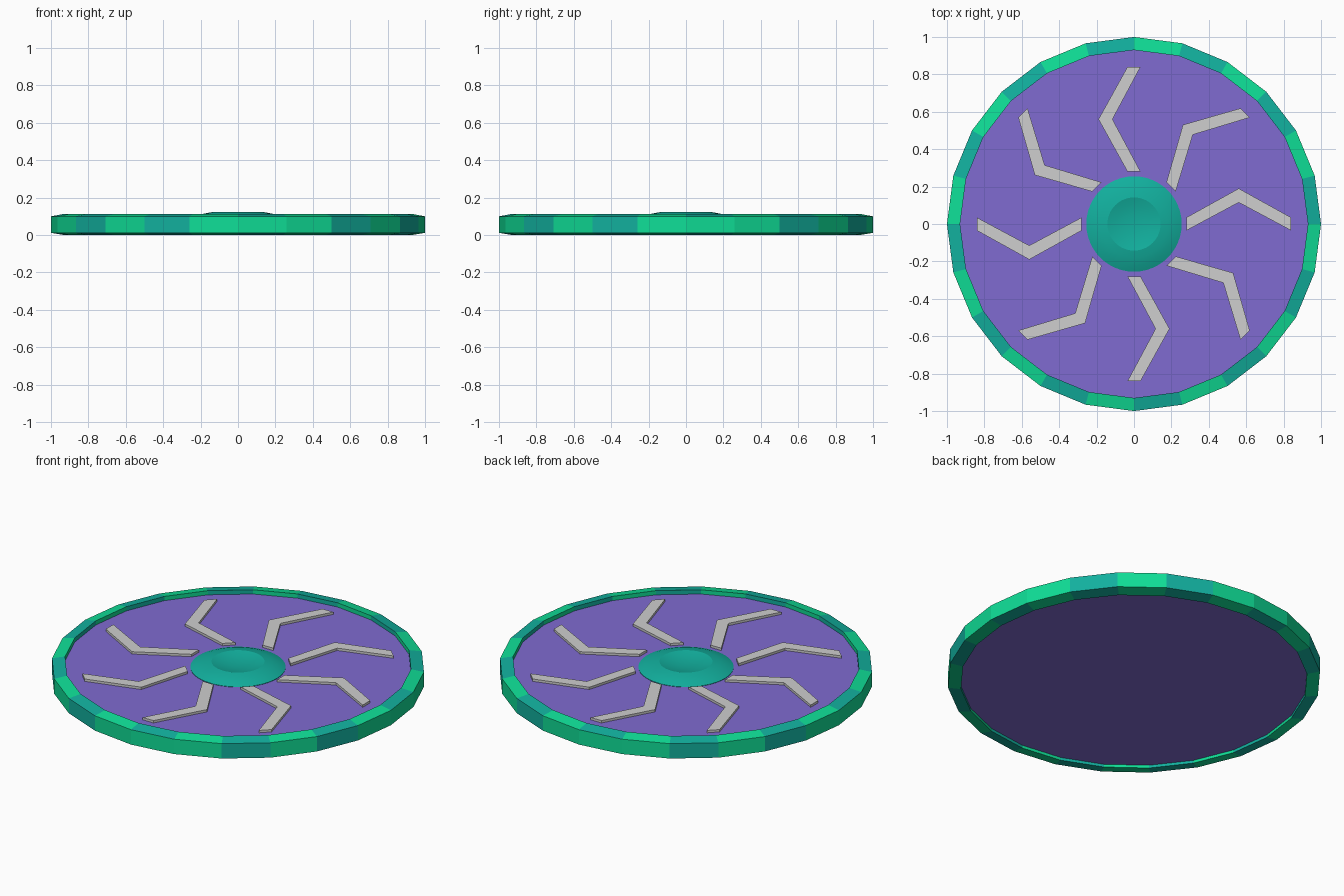
import bpy, bmesh, math

if "Cube" in bpy.data.objects:
    bpy.data.objects.remove(bpy.data.objects["Cube"])


def material(name, rgb):
    lin = [((c + 0.055) / 1.055) ** 2.4 if c > 0.04 else c / 12.92 for c in rgb]
    m = bpy.data.materials.new(name)
    m.diffuse_color = (*lin, 1)
    m.use_nodes = True
    m.node_tree.nodes["Principled BSDF"].inputs["Base Color"].default_value = m.diffuse_color
    return m


green = material("bright green", (0.06, 0.87, 0.59))
teal = material("teal", (0.07, 0.69, 0.62))
purple = material("purple", (0.50, 0.42, 0.82))
grey = material("light grey", (0.81, 0.81, 0.81))


def finish(name, bm, mats):
    bmesh.ops.recalc_face_normals(bm, faces=bm.faces)
    me = bpy.data.meshes.new(name)
    bm.to_mesh(me)
    bm.free()
    for m in mats:
        me.materials.append(m)
    ob = bpy.data.objects.new(name, me)
    bpy.context.collection.objects.link(ob)
    return ob


def lathe(bm, profile, n, closed, pick=lambda i, j: 0):
    """Revolve (radius, z) points; pick gives the material of side i, strip j."""
    rings = []
    for r, z in profile:
        if r == 0:
            rings.append([bm.verts.new((0, 0, z))] * n)
        else:
            rings.append([bm.verts.new((r * math.cos(2 * math.pi * i / n),
                                        r * math.sin(2 * math.pi * i / n), z))
                          for i in range(n)])
    count = len(rings) if closed else len(rings) - 1
    for j in range(count):
        a, b = rings[j], rings[(j + 1) % len(rings)]
        for i in range(n):
            k = (i + 1) % n
            quad = list(dict.fromkeys([a[i], a[k], b[k], b[i]]))
            bm.faces.new(quad).material_index = pick(i, j)


SIDES = 24

# Rim: chamfered band with segments alternating in colour
def rim_colour(i, j):
    if j == 1 and i % 6 == 0:
        return 0
    return 0 if i % 2 else 1

bm = bmesh.new()
lathe(bm, [(0.93, 0.0), (1.0, 0.012), (1.0, 0.10), (0.93, 0.113)], SIDES, True, rim_colour)
finish("rim", bm, [green, teal])

# Recessed disc inside the rim
DISC_TOP = 0.088
bm = bmesh.new()
lathe(bm, [(0, 0.017), (0.932, 0.017), (0.932, DISC_TOP), (0, DISC_TOP)], SIDES, False)
bmesh.ops.dissolve_limit(bm, angle_limit=0.01, verts=bm.verts, edges=bm.edges)
finish("disc", bm, [purple])

# Eight bent vanes around the hub
VANE = [(0.28, -0.035), (0.56, 0.115), (0.84, -0.035),
        (0.84, 0.035), (0.56, 0.19), (0.28, 0.035)]
bm = bmesh.new()
for s in range(8):
    a = s * math.pi / 4
    pts = [(r * math.cos(a) - t * math.sin(a), r * math.sin(a) + t * math.cos(a)) for r, t in VANE]
    low, high = [[bm.verts.new((x, y, z)) for x, y in pts] for z in (DISC_TOP - 0.005, DISC_TOP + 0.014)]
    for v in (low, high):
        bm.faces.new((v[0], v[1], v[4], v[5]))
        bm.faces.new((v[1], v[2], v[3], v[4]))
    for i in range(6):
        k = (i + 1) % 6
        bm.faces.new((low[i], low[k], high[k], high[i]))
finish("vanes", bm, [grey])

# Hub: low smooth dome with a shallow dish
bm = bmesh.new()
lathe(bm, [(0.255, 0.08), (0.255, 0.09), (0.22, 0.104), (0.18, 0.115), (0.142, 0.122),
           (0.10, 0.112), (0.05, 0.106), (0, 0.104)], 48, False)
hub = finish("hub", bm, [teal])
bpy.context.view_layer.objects.active = hub
hub.select_set(True)
bpy.ops.object.shade_smooth_by_angle(angle=math.radians(20))
